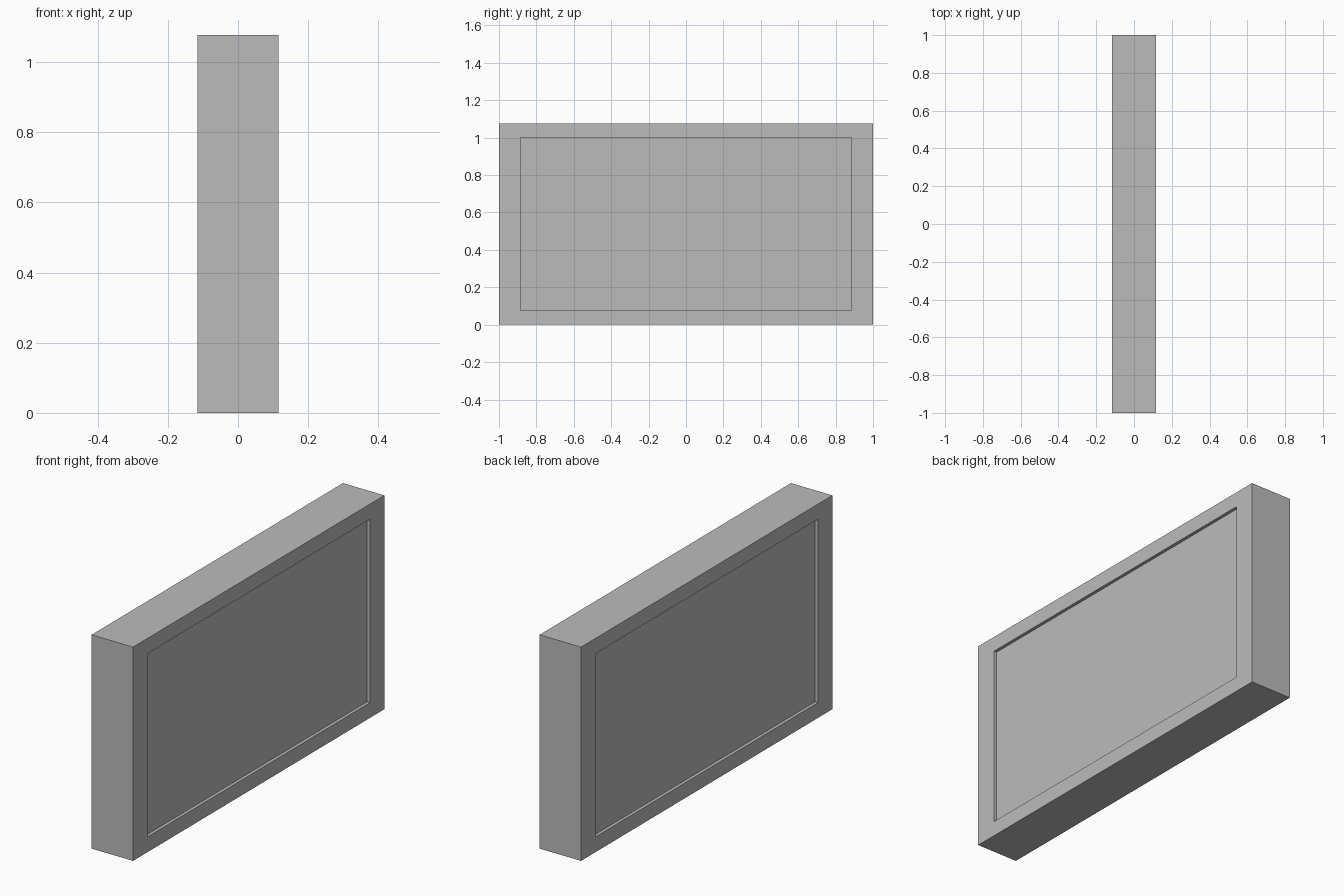
import bpy
import bmesh

# Overall sizes
THICK, LENGTH, HEIGHT = 0.231, 2.0, 1.077
SIDE_MARGIN, END_MARGIN, DEPTH = 0.115, 0.077, 0.016

cube = bpy.data.objects.get("Cube")
if cube:
    bpy.data.objects.remove(cube, do_unlink=True)

# Plain grey material
grey = bpy.data.materials.new("plain grey")
grey.use_nodes = True
colour = (0.5, 0.5, 0.5, 1)
grey.diffuse_color = colour
grey.node_tree.nodes["Principled BSDF"].inputs["Base Color"].default_value = colour

# Slab body
bm = bmesh.new()
bmesh.ops.create_cube(bm, size=1)
for v in bm.verts:
    v.co.x *= THICK
    v.co.y *= LENGTH
    v.co.z = (v.co.z + 0.5) * HEIGHT

# Shallow rectangular recess in both broad sides
bm.normal_update()
for panel in [f for f in bm.faces if abs(f.normal.x) > 0.9]:
    side = 1 if panel.normal.x > 0 else -1
    bmesh.ops.inset_individual(bm, faces=[panel], thickness=0.05)
    for v in panel.verts:
        v.co.y = (LENGTH / 2 - SIDE_MARGIN) * (1 if v.co.y > 0 else -1)
        v.co.z = HEIGHT - END_MARGIN if v.co.z > HEIGHT / 2 else END_MARGIN
    floor = bmesh.ops.extrude_discrete_faces(bm, faces=[panel])["faces"][0]
    for v in floor.verts:
        v.co.x -= side * DEPTH

bmesh.ops.recalc_face_normals(bm, faces=bm.faces)
mesh = bpy.data.meshes.new("recessed_panel")
bm.to_mesh(mesh)
bm.free()
mesh.materials.append(grey)
bpy.context.collection.objects.link(bpy.data.objects.new("recessed_panel", mesh))
